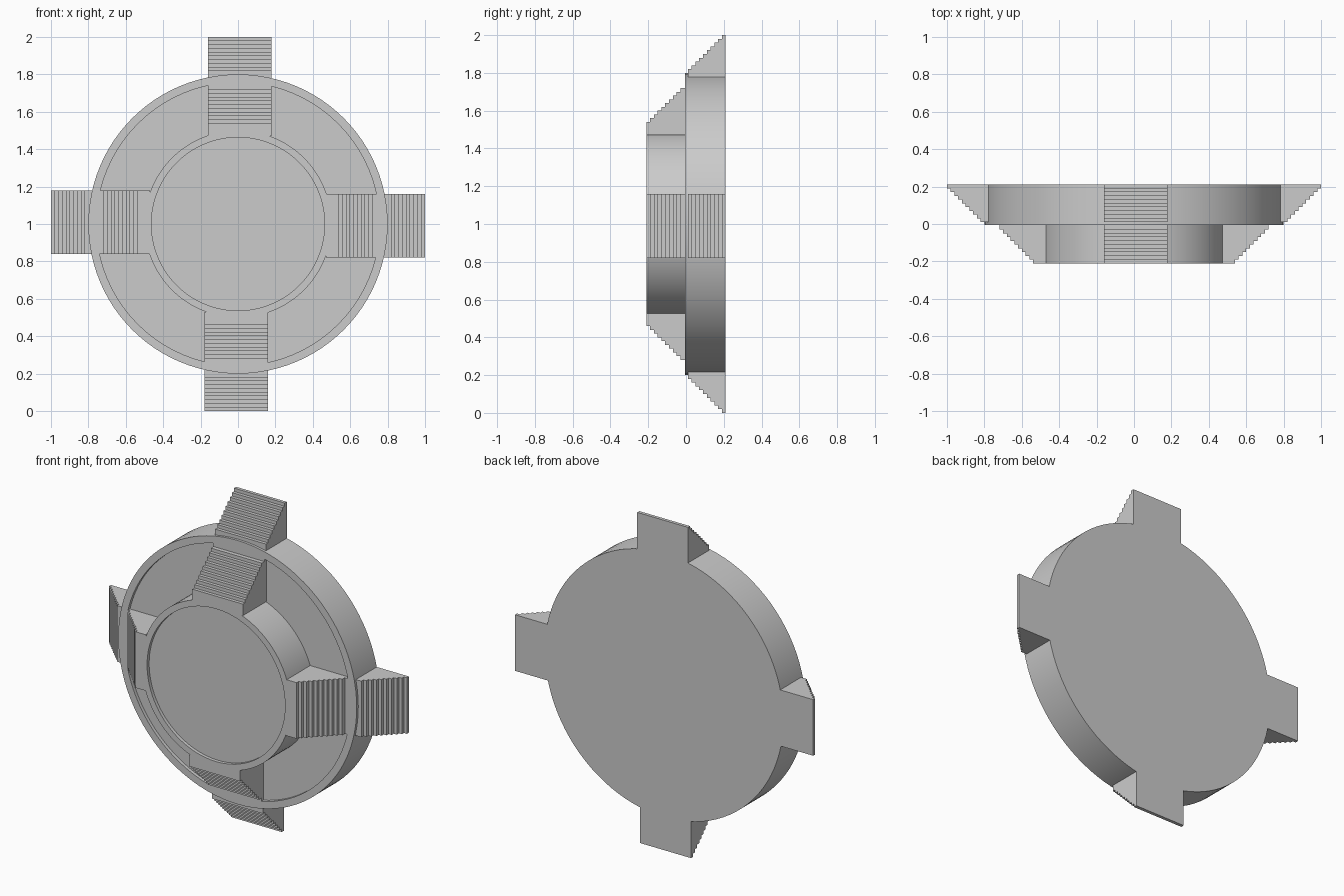
import bpy, bmesh, math
from mathutils import Matrix, Vector

cube = bpy.data.objects.get("Cube")
if cube:
    bpy.data.objects.remove(cube, do_unlink=True)

BACK, MID, FRONT = 0.21, -0.005, -0.21
RECESS = 0.02
STEP = 0.02
CENTRE = Vector((0, 0, 1))

grey = bpy.data.materials.new("plain grey")
grey.use_nodes = True
grey.diffuse_color = (0.6, 0.6, 0.6, 1)
grey.node_tree.nodes["Principled BSDF"].inputs["Base Color"].default_value = (0.6, 0.6, 0.6, 1)


def finish(bm, name):
    bmesh.ops.recalc_face_normals(bm, faces=bm.faces)
    mesh = bpy.data.meshes.new(name)
    bm.to_mesh(mesh)
    bm.free()
    mesh.materials.append(grey)
    obj = bpy.data.objects.new(name, mesh)
    bpy.context.collection.objects.link(obj)
    return obj


def lathe(name, profile, segments=96):
    """Spin a (radius, y) profile about the y axis."""
    bm = bmesh.new()
    verts = [bm.verts.new((0, y, 1 + r)) for r, y in profile]
    edges = [bm.edges.new(pair) for pair in zip(verts, verts[1:])]
    bmesh.ops.spin(bm, geom=verts + edges, cent=CENTRE, axis=(0, 1, 0),
                   angle=math.tau, steps=segments)
    bmesh.ops.remove_doubles(bm, verts=bm.verts, dist=0.0001)
    return finish(bm, name)


def staircase(name, profile, turn):
    """Extrude a (radius, y) stair outline sideways and turn it about the hub."""
    bm = bmesh.new()
    face = bm.faces.new([bm.verts.new((-0.16, y, r)) for r, y in profile])
    out = bmesh.ops.extrude_face_region(bm, geom=[face])
    moved = [v for v in out["geom"] if isinstance(v, bmesh.types.BMVert)]
    bmesh.ops.translate(bm, verts=moved, vec=(0.34, 0, 0))
    bm.transform(Matrix.Translation(CENTRE) @ Matrix.Rotation(turn, 4, 'Y'))
    return finish(bm, name)


def stair_outline(inner, first, front, back, count, end):
    """Steps that fall from the front plane towards the outer end."""
    points = [(inner, back), (inner, front)]
    for k in range(count):
        r, y = first + STEP * k, front + STEP * k
        points += [(r, y), (r, y + STEP)]
    points[-1] = (points[-1][0], end[1])
    return points + [end, (end[0], back)]


# Two-tier round body with shallow recessed faces
body = lathe("stepped_disc", [
    (0, BACK), (0.8, BACK), (0.8, MID), (0.757, MID), (0.757, MID + RECESS),
    (0.5, MID + RECESS), (0.5, FRONT), (0.463, FRONT),
    (0.463, FRONT + RECESS), (0, FRONT + RECESS)])
bpy.context.view_layer.objects.active = body
body.select_set(True)
bpy.ops.object.shade_smooth_by_angle(angle=math.radians(30))

# Four upper and four lower stairs around the body
upper = stair_outline(0.47, 0.54, FRONT, MID + 0.03, 10, (0.765, MID))
lower = stair_outline(0.77, 0.82, 0.01, BACK, 9, (1.0, BACK - STEP))
for i, side in enumerate(("top", "left", "bottom", "right")):
    staircase("upper_stairs_" + side, upper, i * math.pi / 2)
    staircase("lower_stairs_" + side, lower, i * math.pi / 2)
